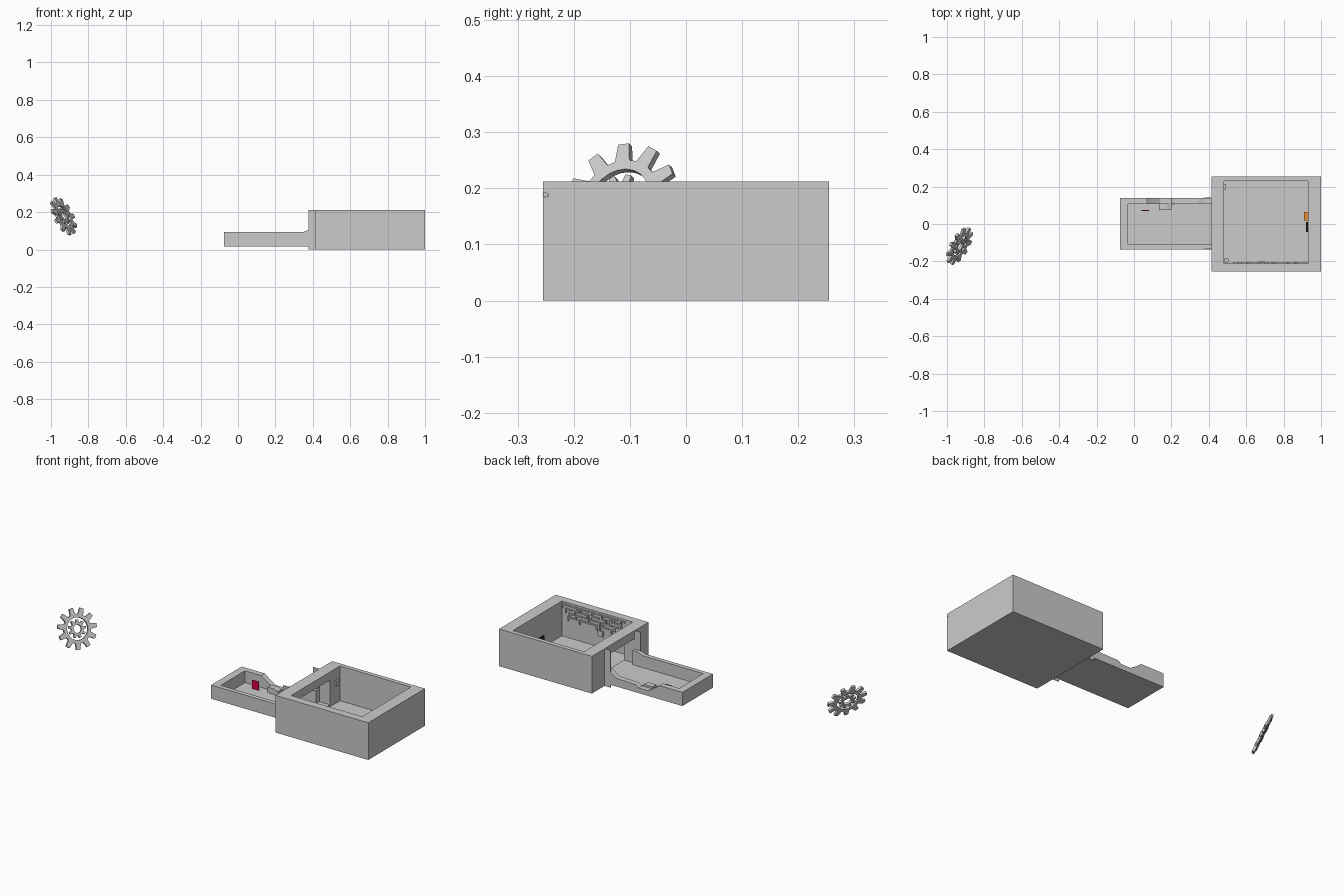
import bpy, bmesh, math, random
from mathutils import Vector

if "Cube" in bpy.data.objects:
    bpy.data.objects.remove(bpy.data.objects["Cube"])

random.seed(4)


def finish(name, bm, color=None):
    bmesh.ops.recalc_face_normals(bm, faces=bm.faces)
    me = bpy.data.meshes.new(name)
    bm.to_mesh(me)
    bm.free()
    ob = bpy.data.objects.new(name, me)
    bpy.context.collection.objects.link(ob)
    if color:
        mat = bpy.data.materials.new(name + "_colour")
        mat.diffuse_color = color
        mat.use_nodes = True
        mat.node_tree.nodes["Principled BSDF"].inputs["Base Color"].default_value = mat.diffuse_color
        me.materials.append(mat)
    return ob


def add_box(bm, x0, x1, y0, y1, z0, z1):
    r = bmesh.ops.create_cube(bm, size=1)
    for v in r["verts"]:
        v.co = ((x0 + x1) / 2 + v.co.x * (x1 - x0),
                (y0 + y1) / 2 + v.co.y * (y1 - y0),
                (z0 + z1) / 2 + v.co.z * (z1 - z0))


def box(name, *b, color=None):
    bm = bmesh.new()
    add_box(bm, *b)
    return finish(name, bm, color)


def wall_profile(name, pts, y0, y1):
    """Prism: an (x, z) outline extruded along y."""
    bm = bmesh.new()
    f = bm.faces.new([bm.verts.new((x, y0, z)) for x, z in pts])
    r = bmesh.ops.extrude_face_region(bm, geom=[f])
    for v in r["geom"]:
        if isinstance(v, bmesh.types.BMVert):
            v.co.y = y1
    return finish(name, bm)


# Main room: floor and thick walls with a doorway on the -x side
H = 0.212
box("main_floor", 0.415, 1.0, -0.255, 0.255, 0, 0.014)
bm = bmesh.new()
o = [(0.415, -0.255), (1.0, -0.255), (1.0, 0.255), (0.415, 0.255)]
i = [(0.482, -0.21), (0.93, -0.21), (0.93, 0.23), (0.482, 0.23)]
rings = [[bm.verts.new((x, y, z)) for x, y in pts]
         for pts, z in ((o, 0.014), (o, H), (i, H), (i, 0.014))]
for a, b in zip(rings, rings[1:] + rings[:1]):
    for k in range(4):
        n = (k + 1) % 4
        bm.faces.new((a[k], a[n], b[n], b[k]))
walls = finish("main_walls", bm)
cutter = box("doorway_cutter", 0.35, 0.55, -0.13, 0.138, -0.01, 0.165)
cutter.hide_render = True
cutter.hide_viewport = True
mod = walls.modifiers.new("doorway", "BOOLEAN")
mod.operation = "DIFFERENCE"
mod.solver = "EXACT"
mod.object = cutter
dg = bpy.context.evaluated_depsgraph_get()
walls.data = bpy.data.meshes.new_from_object(walls.evaluated_get(dg))
walls.modifiers.clear()
bpy.data.objects.remove(cutter)

# Thin upright door guides sticking out of the doorway
for n, y in (("front", -0.132), ("back", 0.139)):
    box("door_guide_" + n, 0.377, 0.416, y - 0.002, y + 0.002, 0, H)

# Small side room
box("side_floor", -0.075, 0.482, -0.135, 0.14, 0.016, 0.026)
box("side_end_wall", -0.075, -0.032, -0.135, 0.14, 0.02, 0.094)
wall_profile("side_front_wall", [(-0.075, 0.02), (0.415, 0.02), (0.415, 0.106),
             (0.38, 0.106), (0.35, 0.094), (-0.075, 0.094)], -0.135, -0.11)
wall_profile("side_back_wall", [(-0.075, 0.02), (0.415, 0.02), (0.415, 0.1),
             (0.38, 0.09), (0.34, 0.062), (0.22, 0.06), (0.2, 0.046),
             (0.14, 0.046), (0.1, 0.072), (0.07, 0.094), (-0.075, 0.094)],
             0.108, 0.14)

# Sloped block against the back wall, and a red panel
wall_profile("sloped_block", [(0.135, 0.024), (0.2, 0.024), (0.2, 0.05),
             (0.175, 0.058), (0.135, 0.058)], 0.075, 0.11)
box("red_panel", 0.04, 0.08, 0.07, 0.074, 0.026, 0.075,
    color=(0.7, 0.0, 0.05, 1))

# Items on the inner walls
box("orange_box", 0.908, 0.932, 0.02, 0.063, 0.03, 0.08,
    color=(0.8, 0.25, 0.03, 1))
box("black_box", 0.92, 0.932, -0.042, 0.01, 0.03, 0.08,
    color=(0.01, 0.01, 0.01, 1))
box("corner_hook", 0.484, 0.505, -0.206, -0.185, 0.16, 0.18)
box("wall_switch", 0.48, 0.492, 0.185, 0.215, 0.115, 0.145)

# Maze of thin pipes in relief on the front inner wall
bm = bmesh.new()
t = 0.004
for row in range(4):
    z = 0.198 - row * 0.022
    x = 0.53 + 0.02 * row
    while x < 0.88:
        w = random.choice((0.03, 0.045, 0.06))
        add_box(bm, x, x + w, -0.212, -0.204, z - t, z + t)
        e = random.choice((x + t, x + w - t))
        add_box(bm, e - t, e + t, -0.212, -0.204, z - 0.022, z)
        x += w + 0.012
add_box(bm, 0.665, 0.7, -0.212, -0.2, 0.08, 0.11)
finish("wall_pipes", bm)

# Small ring on the outer right wall
bpy.ops.mesh.primitive_torus_add(major_radius=0.004, minor_radius=0.0015,
    major_segments=12, minor_segments=6, location=(0.999, -0.25, 0.189),
    rotation=(0, math.pi / 2, 0))
bpy.context.object.name = "outer_ring"

# Tilted double gear
CENTER = Vector((-0.933, -0.117, 0.178))
TILT = Vector((0.79, -0.44, 0.42)).to_track_quat("Z", "Y")


def gear(name, teeth, r_hole, r_body, r_tip, thick):
    bm = bmesh.new()
    n = teeth * 4
    shifts = (-0.33, -0.17, 0.17, 0.33)
    radii = (r_body, r_tip, r_tip, r_body)
    loops = []
    for z in (-thick / 2, thick / 2):
        out, inn = [], []
        for k in range(n):
            a = 2 * math.pi * (k // 4 + shifts[k % 4]) / teeth
            for lst, r in ((out, radii[k % 4]), (inn, r_hole)):
                lst.append(bm.verts.new((r * math.cos(a), r * math.sin(a), z)))
        loops += [out, inn]
    lo, li, uo, ui = loops
    for a, b in ((lo, li), (uo, ui), (lo, uo), (li, ui)):
        for k in range(n):
            m = (k + 1) % n
            bm.faces.new((a[k], a[m], b[m], b[k]))
    ob = finish(name, bm)
    ob.location = CENTER
    ob.rotation_mode = "QUATERNION"
    ob.rotation_quaternion = TILT
    return ob


gear("outer_gear", 11, 0.059, 0.077, 0.11, 0.013)
gear("inner_gear", 9, 0.022, 0.034, 0.049, 0.013)
